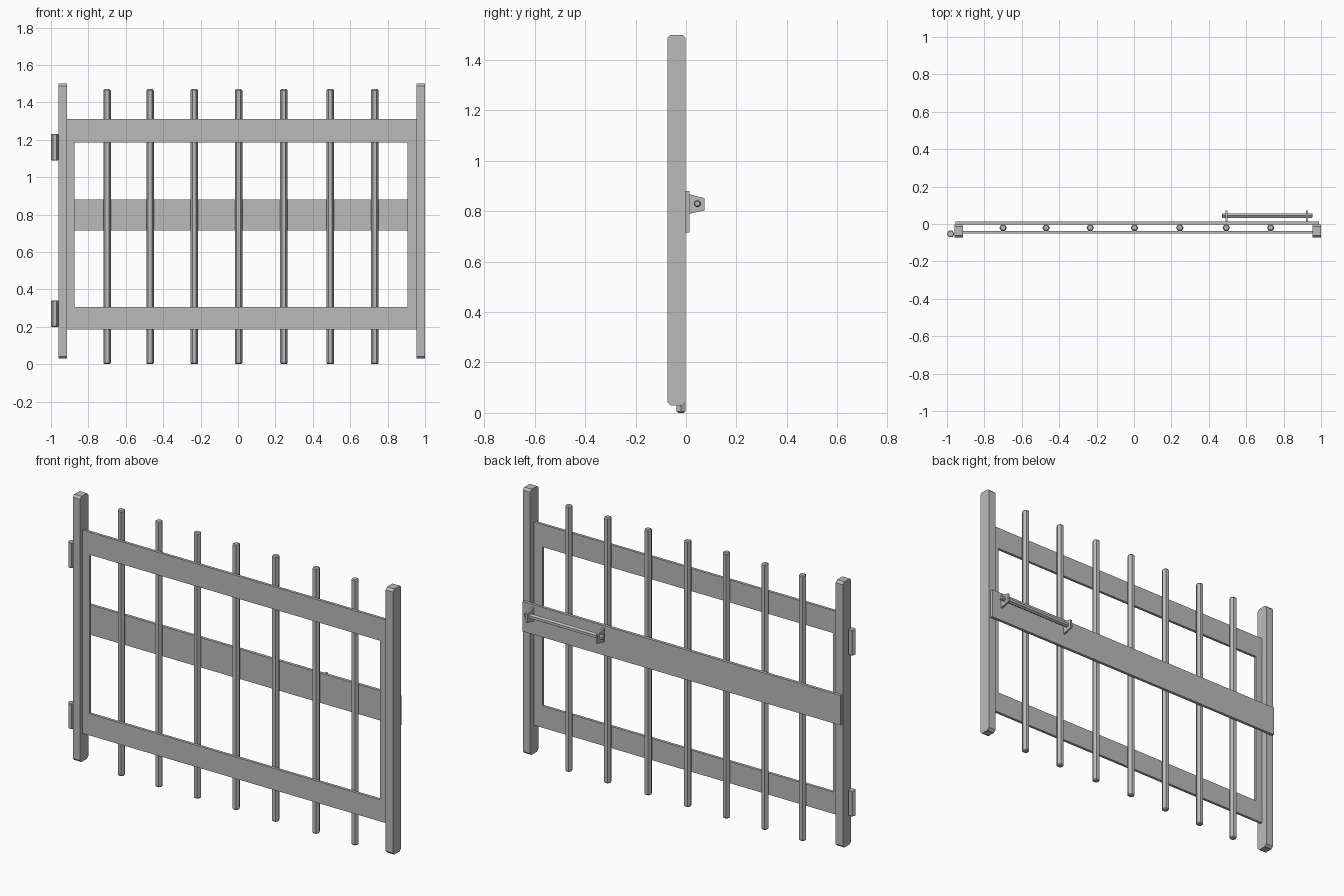
import bpy, bmesh, math
from mathutils import Matrix, Vector

cube = bpy.data.objects.get("Cube")
if cube:
    bpy.data.objects.remove(cube, do_unlink=True)

metal = bpy.data.materials.new("grey metal")
metal.use_nodes = True
GREY = (0.5, 0.5, 0.5, 1)
metal.diffuse_color = GREY
metal.node_tree.nodes["Principled BSDF"].inputs["Base Color"].default_value = GREY


def finish(name, bm):
    bmesh.ops.recalc_face_normals(bm, faces=bm.faces)
    mesh = bpy.data.meshes.new(name)
    bm.to_mesh(mesh)
    bm.free()
    mesh.materials.append(metal)
    obj = bpy.data.objects.new(name, mesh)
    bpy.context.collection.objects.link(obj)
    return obj


def box(name, x, y, z):
    """Plain board from its (min, max) ranges."""
    bm = bmesh.new()
    size = [b - a for a, b in (x, y, z)]
    mid = [(a + b) / 2 for a, b in (x, y, z)]
    bmesh.ops.create_cube(bm, size=1, matrix=Matrix.Translation(mid) @ Matrix.Diagonal((*size, 1)))
    return finish(name, bm)


def extrude_x(name, profile, x0, x1):
    """Extrude a (y, z) outline along x."""
    bm = bmesh.new()
    face = bm.faces.new([bm.verts.new((x0, y, z)) for y, z in profile])
    out = bmesh.ops.extrude_face_region(bm, geom=[face])["geom"]
    verts = [v for v in out if isinstance(v, bmesh.types.BMVert)]
    bmesh.ops.translate(bm, verts=verts, vec=(x1 - x0, 0, 0))
    return finish(name, bm)


def hex_bar(name, start, end, radius, chamfer):
    """Six-sided bar between two points with chamfered ends."""
    start, end = Vector(start), Vector(end)
    axis = (end - start).normalized()
    side = Vector((1, 0, 0)) if abs(axis.z) > 0.5 else Vector((0, 0, 1))
    other = axis.cross(side)
    bm = bmesh.new()
    rings = []
    for centre, r in ((start, radius - chamfer), (start + axis * chamfer, radius),
                      (end - axis * chamfer, radius), (end, radius - chamfer)):
        angles = [math.tau * i / 6 for i in range(6)]
        rings.append([bm.verts.new(centre + r * (math.cos(a) * side + math.sin(a) * other))
                      for a in angles])
    for low, high in zip(rings, rings[1:]):
        for i in range(6):
            j = (i + 1) % 6
            bm.faces.new((low[i], low[j], high[j], high[i]))
    bm.faces.new(rings[0])
    bm.faces.new(rings[-1])
    return finish(name, bm)


# End posts, chamfered at the top and bottom
F, B, LOW, TOP, C = -0.073, -0.002, 0.03, 1.5, 0.012
post = [(F + C, LOW), (B - C, LOW), (B, LOW + C), (B, TOP - C),
        (B - C, TOP), (F + C, TOP), (F, TOP - C), (F, LOW + C)]
extrude_x("right_post", post, -0.96, -0.915)
extrude_x("left_post", post, 0.955, 1.0)

# Front frame of flat strips
FRAME_Y = (-0.052, -0.037)
box("top_rail", (-0.92, 0.96), FRAME_Y, (1.185, 1.31))
box("bottom_rail", (-0.92, 0.96), FRAME_Y, (0.185, 0.305))
box("right_strip", (-0.92, -0.873), FRAME_Y, (0.305, 1.185))
box("left_strip", (0.905, 0.96), FRAME_Y, (0.305, 1.185))

# Middle board across the back
box("middle_board", (-0.955, 0.99), (-0.002, 0.014), (0.715, 0.88))

# Upright bars
for i, x in enumerate((-0.70, -0.47, -0.234, 0.003, 0.245, 0.493, 0.731)):
    hex_bar(f"upright_bar_{i + 1}", (x, -0.02, 0), (x, -0.02, 1.47), 0.02, 0.006)

# Hinge barrels on the right post
for name, z in (("lower_hinge", 0.2), ("upper_hinge", 1.09)):
    hex_bar(name, (-0.98, -0.053, z), (-0.98, -0.053, z + 0.14), 0.02, 0.003)

# Sliding bolt with its two brackets
hex_bar("bolt_rod", (0.47, 0.045, 0.83), (0.955, 0.045, 0.83), 0.014, 0.004)
bracket = [(0.012, 0.79), (0.073, 0.803), (0.073, 0.852), (0.012, 0.868)]
for name, x in (("inner_bracket", 0.495), ("outer_bracket", 0.925)):
    extrude_x(name, bracket, x - 0.005, x + 0.005)
